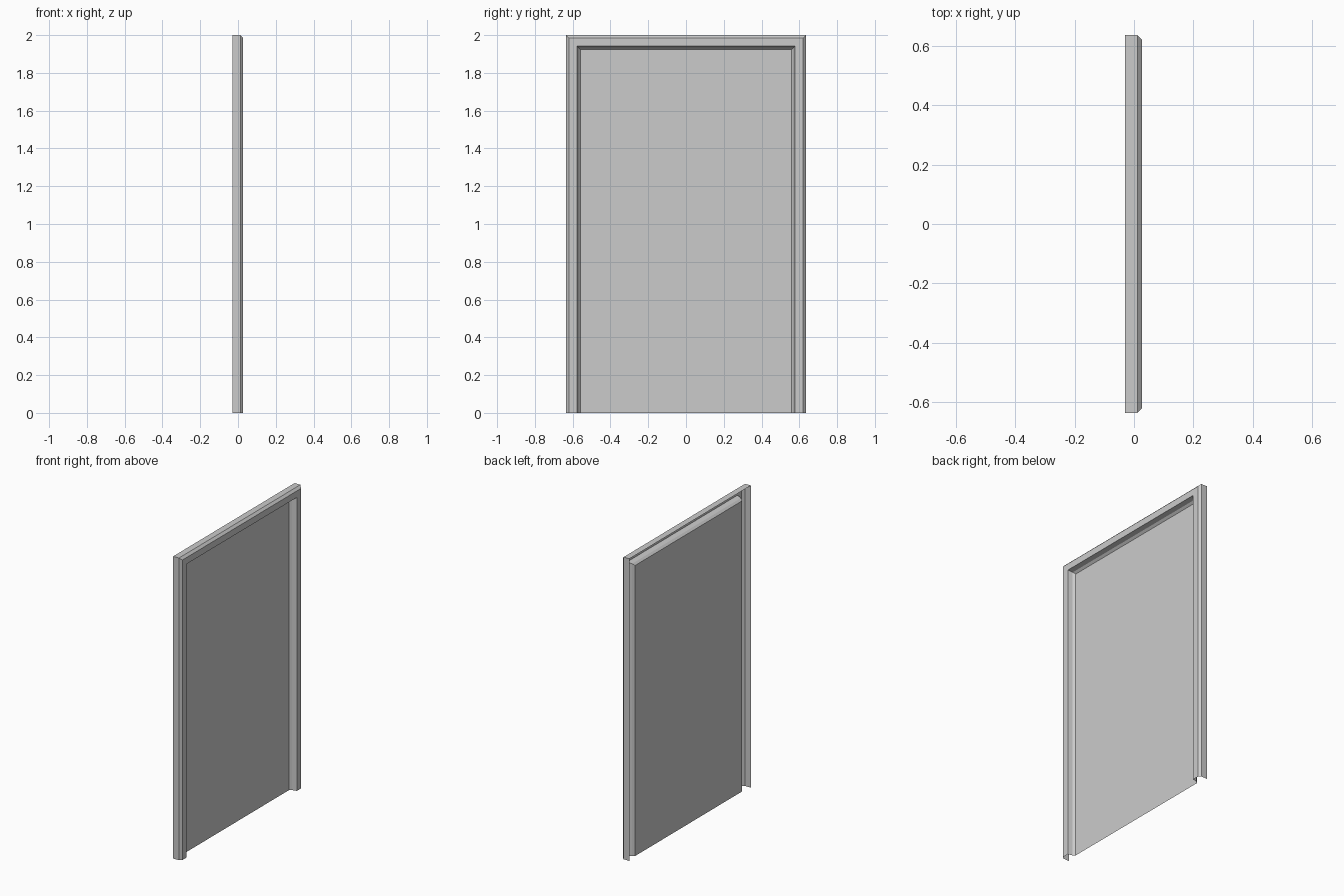
import bpy, bmesh

if "Cube" in bpy.data.objects:
    bpy.data.objects.remove(bpy.data.objects["Cube"])

# (x, half-width y); the head uses the same inset from the outer edge
HALF, TOP = 0.635, 2.0
PROFILE = [(-0.03, 0.635), (0.012, 0.635), (0.027, 0.620),
           (0.027, 0.577), (-0.004, 0.570), (-0.018, 0.558)]


def make_object(name, bm):
    mesh = bpy.data.meshes.new(name)
    bm.to_mesh(mesh)
    bm.free()
    obj = bpy.data.objects.new(name, mesh)
    bpy.context.collection.objects.link(obj)
    return obj


def arch_row(bm, x, y):
    z = TOP - (HALF - y)
    return [bm.verts.new(p) for p in
            ((x, -y, 0), (x, -y, z), (x, y, z), (x, y, 0))]


# Hollow moulded door frame, mitred at the top corners, open behind and below
bm = bmesh.new()
rows = [arch_row(bm, x, y) for x, y in PROFILE]
for a, b in zip(rows, rows[1:]):
    for i in range(3):
        bm.faces.new((a[i], a[i + 1], b[i + 1], b[i]))
make_object("door_frame", bm)

# Flat door panel closing the inner edge of the frame
bm = bmesh.new()
bm.faces.new(reversed(arch_row(bm, *PROFILE[-1])))
make_object("door_panel", bm)
